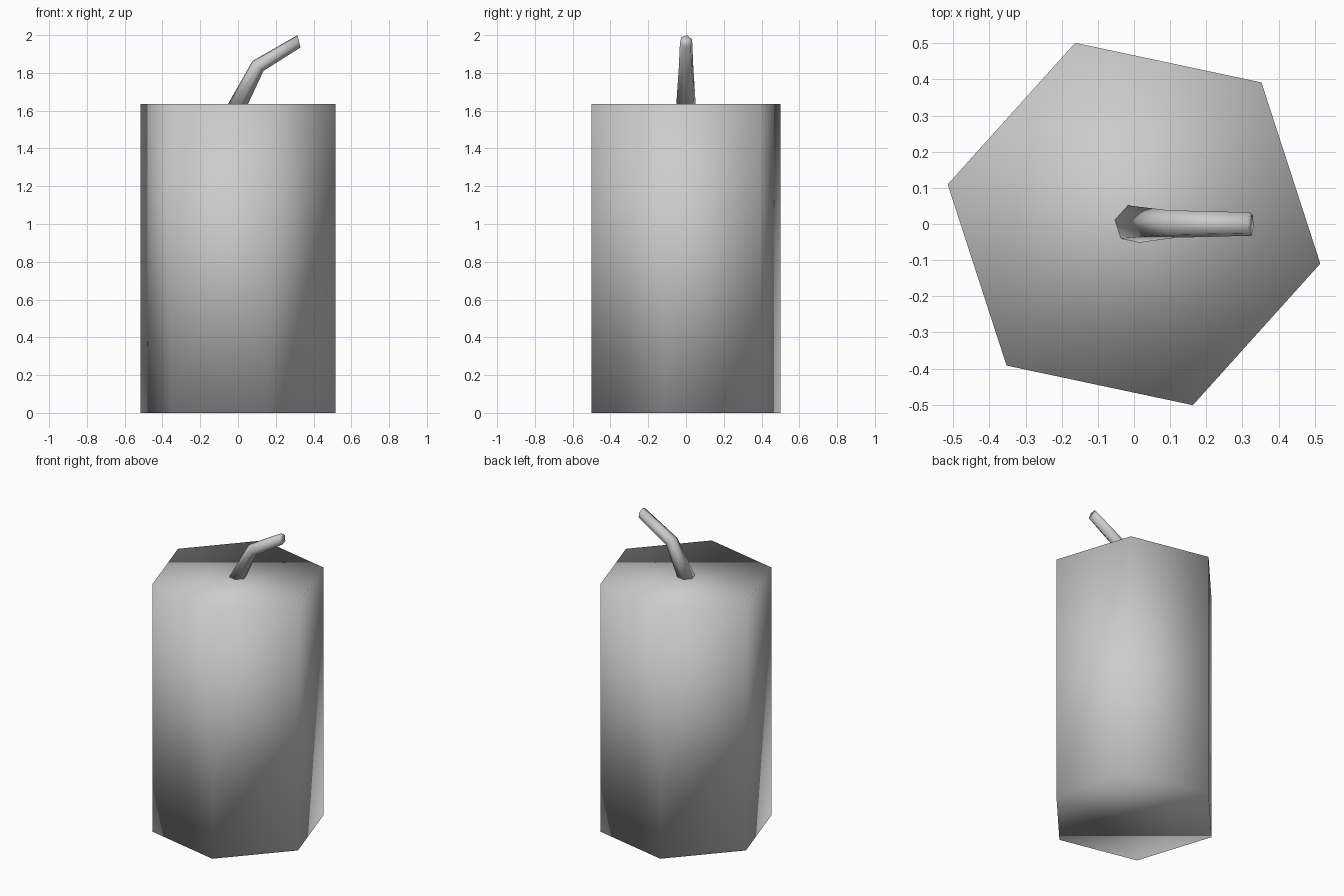
import bpy, bmesh
from math import radians
from mathutils import Matrix, Vector

cube = bpy.data.objects.get("Cube")
if cube:
    bpy.data.objects.remove(cube, do_unlink=True)

SIDES = 6
PHASE = radians(-12)

grey = bpy.data.materials.new("plain grey")
grey.use_nodes = True
COLOUR = (0.6, 0.6, 0.6, 1)
grey.diffuse_color = COLOUR
grey.node_tree.nodes["Principled BSDF"].inputs["Base Color"].default_value = COLOUR


def loft(name, rings):
    """Skin hexagonal rings given as (centre, radius, tilt about y in degrees)."""
    bm = bmesh.new()
    loops = []
    for centre, radius, tilt in rings:
        turn = Matrix.Rotation(radians(tilt), 3, 'Y')
        loop = []
        for i in range(SIDES):
            spin = Matrix.Rotation(PHASE + i * radians(360 / SIDES), 3, 'Z')
            loop.append(bm.verts.new(Vector(centre) + turn @ spin @ Vector((radius, 0, 0))))
        loops.append(loop)
    for low, high in zip(loops, loops[1:]):
        for i in range(SIDES):
            j = (i + 1) % SIDES
            bm.faces.new((low[i], low[j], high[j], high[i]))
    bm.faces.new(loops[0][::-1])
    bm.faces.new(loops[-1])
    bmesh.ops.recalc_face_normals(bm, faces=bm.faces)
    # Smooth shading runs over every edge, caps included
    for face in bm.faces:
        face.smooth = True
    mesh = bpy.data.meshes.new(name)
    bm.to_mesh(mesh)
    bm.free()
    mesh.materials.append(grey)
    obj = bpy.data.objects.new(name, mesh)
    bpy.context.collection.objects.link(obj)
    return obj


# Six-sided wax block
loft("candle_body", [((0, 0, 0), 0.527, 0), ((0, 0, 1.635), 0.527, 0)])

# Tapered wick, bent towards +x
loft("wick", [((0, 0, 1.635), 0.054, 0),
              ((0.106, 0, 1.837), 0.04, 42),
              ((0.323, 0, 1.967), 0.034, 76)])
